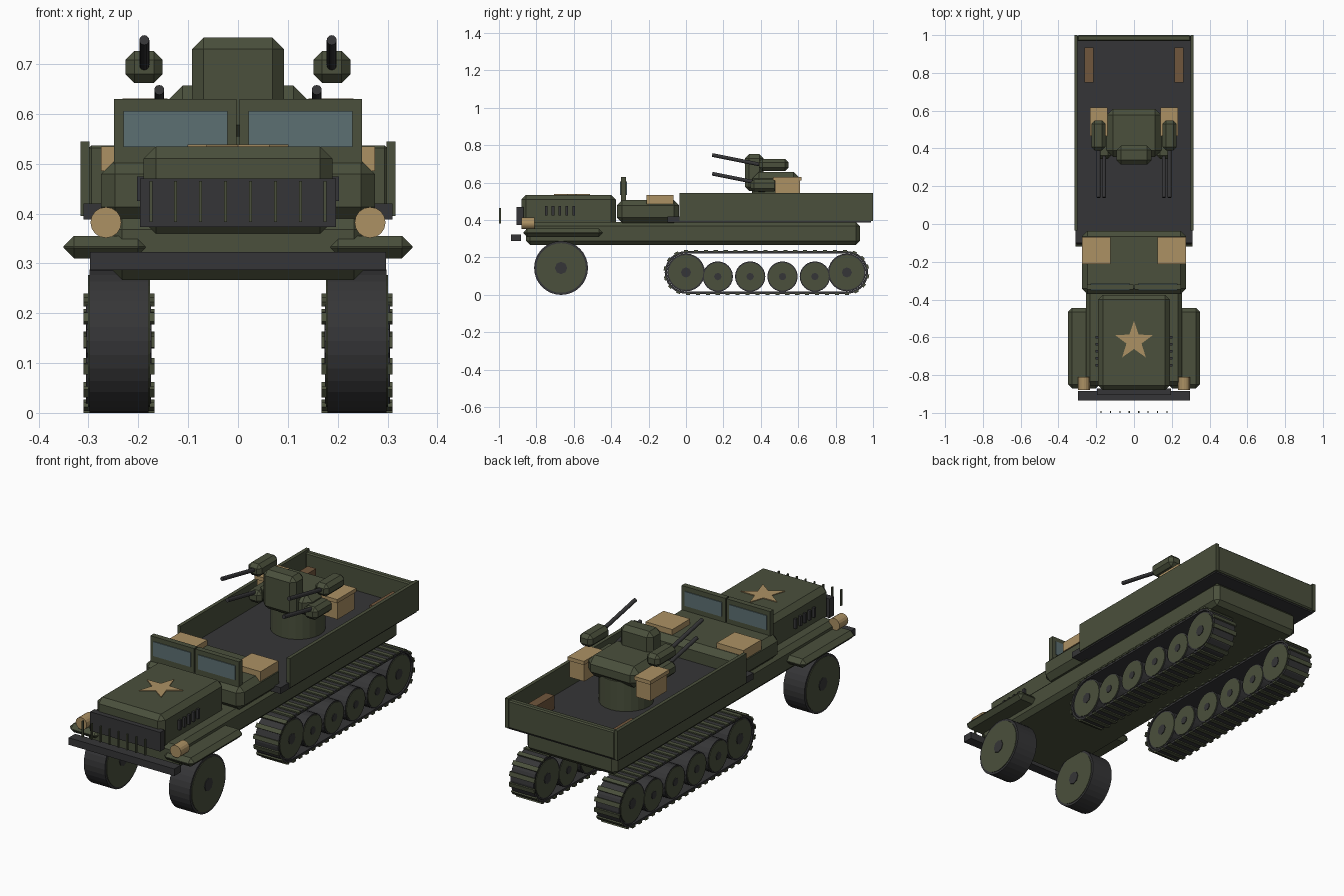
import bpy, bmesh, math
from mathutils import Vector, Matrix

if "Cube" in bpy.data.objects:
    bpy.data.objects.remove(bpy.data.objects["Cube"])


def material(name, rgb):
    m = bpy.data.materials.new(name)
    m.diffuse_color = (*rgb, 1)
    m.use_nodes = True
    m.node_tree.nodes["Principled BSDF"].inputs["Base Color"].default_value = m.diffuse_color
    return m


OLIVE = material("olive_green", (0.069, 0.080, 0.045))
DARK = material("dark_grey", (0.036, 0.036, 0.038))
TAN = material("tan", (0.413, 0.283, 0.127))
GLASS = material("glass_blue_grey", (0.107, 0.162, 0.171))
BROWN = material("brown", (0.162, 0.093, 0.045))


def finish(name, bm, mat):
    bmesh.ops.recalc_face_normals(bm, faces=bm.faces)
    me = bpy.data.meshes.new(name)
    bm.to_mesh(me)
    bm.free()
    me.materials.append(mat)
    ob = bpy.data.objects.new(name, me)
    bpy.context.collection.objects.link(ob)
    return ob


def box(name, x, y, z, mat, bevel=0):
    """Box from (min, max) ranges, with an optional single chamfer."""
    bm = bmesh.new()
    size = [r[1] - r[0] for r in (x, y, z)]
    mid = [(r[1] + r[0]) / 2 for r in (x, y, z)]
    bmesh.ops.create_cube(bm, size=1, matrix=Matrix.Translation(mid) @ Matrix.Diagonal((*size, 1)))
    ob = finish(name, bm, mat)
    if bevel:
        mod = ob.modifiers.new("chamfer", "BEVEL")
        mod.width, mod.segments = bevel, 1
    return ob


def rod(name, a, b, r, mat, sides=12):
    """Cylinder between two points."""
    a, b = Vector(a), Vector(b)
    bm = bmesh.new()
    rot = (b - a).to_track_quat("Z", "Y").to_matrix().to_4x4()
    bmesh.ops.create_cone(bm, cap_ends=True, segments=sides, radius1=r, radius2=r,
                          depth=(b - a).length, matrix=Matrix.Translation((a + b) / 2) @ rot)
    return finish(name, bm, mat)


def side_range(s, a, b):
    return tuple(sorted((s * a, s * b)))


def wheel(name, s, y, z, r, hub, sides=24):
    """Dark tyre with an olive disc and a dark hub, both sides."""
    rod(name + "_tyre", (s * 0.18, y, z), (s * 0.298, y, z), r, DARK, sides)
    rod(name + "_disc", (s * 0.177, y, z), (s * 0.301, y, z), r * 0.92, OLIVE, sides)
    rod(name + "_hub", (s * 0.174, y, z), (s * 0.304, y, z), hub, DARK, 8)


# Hull, hood, cab
box("hull", (-0.255, 0.255), (-0.855, 0.93), (0.267, 0.39), OLIVE, 0.022)
box("hood", (-0.19, 0.19), (-0.88, -0.375), (0.36, 0.535), OLIVE, 0.025)
box("cab_body", (-0.275, 0.275), (-0.37, -0.037), (0.385, 0.507), OLIVE, 0.028)

# Cargo bed
box("bed_floor", (-0.31, 0.31), (-0.10, 0.99), (0.388, 0.42), DARK)
box("bed_tailgate", (-0.30, 0.30), (0.968, 1.0), (0.395, 0.537), OLIVE, 0.006)

# Grille, floating guard bars, bumper
box("grille", (-0.197, 0.197), (-0.905, -0.87), (0.373, 0.47), DARK)
for i in range(8):
    x = -0.175 + 0.05 * i
    box("guard_bar", (x - 0.003, x + 0.003), (-1.0, -0.99), (0.383, 0.465), OLIVE)
box("bumper", (-0.297, 0.297), (-0.935, -0.883), (0.287, 0.323), DARK)

# Star on the hood
bm = bmesh.new()
ring = []
for i in range(10):
    a, r = math.pi / 2 + i * math.pi / 5, (0.107 if i % 2 == 0 else 0.042)
    ring.append(bm.verts.new((r * math.cos(a), -0.62 + r * math.sin(a), 0.535)))
star = bmesh.ops.extrude_face_region(bm, geom=[bm.faces.new(ring)])
bmesh.ops.translate(bm, vec=(0, 0, 0.004), verts=[v for v in star["geom"] if isinstance(v, bmesh.types.BMVert)])
finish("hood_star", bm, TAN)

# Turret
rod("turret_pedestal", (0, 0.48, 0.41), (0, 0.48, 0.57), 0.127, OLIVE, 24)
box("turret_body", (-0.145, 0.145), (0.355, 0.61), (0.55, 0.657), OLIVE, 0.034)
box("turret_shield", (-0.092, 0.092), (0.315, 0.415), (0.555, 0.753), OLIVE, 0.023)

# Track path: stadium around the end wheels
CZ, Y0, Y1 = 0.12, 0.0, 0.86


def stadium(r, n=12):
    pts = [(Y1 + r * math.sin(math.pi * i / n), CZ + r * math.cos(math.pi * i / n)) for i in range(n + 1)]
    return pts + [(Y0 - r * math.sin(math.pi * i / n), CZ - r * math.cos(math.pi * i / n)) for i in range(n + 1)]


def track_point(d, r):
    """Position and outward angle (from +z towards +y) at distance d."""
    span, arc = Y1 - Y0, math.pi * r
    if d < span:
        return Y0 + d, CZ + r, 0.0
    d -= span
    if d < arc:
        a = d / r
        return Y1 + r * math.sin(a), CZ + r * math.cos(a), a
    d -= arc
    if d < span:
        return Y1 - d, CZ - r, math.pi
    a = math.pi + (d - span) / r
    return Y0 + r * math.sin(a), CZ + r * math.cos(a), a


for s, side in ((1, "right"), (-1, "left")):
    # Bed wall, fender, headlight, hood vents
    box(side + "_bed_wall", side_range(s, 0.298, 0.316), (-0.035, 1.0), (0.395, 0.545), OLIVE)
    box(side + "_fender", side_range(s, 0.18, 0.35), (-0.87, -0.445), (0.31, 0.355), OLIVE, 0.021)
    rod(side + "_headlight", (s * 0.265, -0.88, 0.382), (s * 0.265, -0.81, 0.382), 0.031, TAN, 16)
    for i in range(5):
        y = -0.755 + 0.037 * i
        box(side + "_hood_vent", side_range(s, 0.18, 0.203), (y, y + 0.014), (0.425, 0.474), DARK)

    # Windshield frame and glass
    box(side + "_windshield_frame", side_range(s, 0.003, 0.249), (-0.348, -0.32), (0.49, 0.63), OLIVE)
    box(side + "_windshield_glass", side_range(s, 0.021, 0.23), (-0.352, -0.316), (0.533, 0.606), GLASS)

    # Cab packs, bed benches
    box(side + "_cab_pack", side_range(s, 0.125, 0.275), (-0.212, -0.068), (0.485, 0.535), TAN)
    box(side + "_bench", side_range(s, 0.215, 0.262), (0.75, 0.935), (0.42, 0.49), BROWN)

    # Guns and ammunition boxes
    box(side + "_upper_gun", side_range(s, 0.151, 0.226), (0.39, 0.548), (0.662, 0.726), OLIVE, 0.018)
    rod(side + "_upper_barrel", (s * 0.188, 0.14, 0.748), (s * 0.188, 0.42, 0.692), 0.010, DARK)
    box(side + "_lower_gun", side_range(s, 0.12, 0.195), (0.345, 0.49), (0.552, 0.617), OLIVE, 0.018)
    rod(side + "_lower_barrel", (s * 0.158, 0.14, 0.648), (s * 0.158, 0.40, 0.596), 0.010, DARK)
    box(side + "_ammo_box", side_range(s, 0.145, 0.227), (0.475, 0.61), (0.525, 0.615), TAN)
    box(side + "_ammo_lid", side_range(s, 0.141, 0.232), (0.465, 0.618), (0.612, 0.631), TAN)

    # Front wheel
    wheel(side + "_front_wheel", s, -0.668, 0.144, 0.144, 0.033, 32)

    # Track wheels
    for y in (Y0, Y1):
        wheel(side + "_drive_wheel", s, y, CZ, 0.101, 0.027)
    for i in range(4):
        wheel(side + "_road_wheel", s, 0.17 + 0.173 * i, 0.098, 0.081, 0.02)

    # Track belt
    bm = bmesh.new()
    loops = [[bm.verts.new((s * x, y, z)) for y, z in stadium(r)]
             for x, r in ((0.175, 0.102), (0.305, 0.102), (0.305, 0.114), (0.175, 0.114))]
    n = len(loops[0])
    for k in range(4):
        a, b = loops[k], loops[(k + 1) % 4]
        for i in range(n):
            bm.faces.new((a[i], a[(i + 1) % n], b[(i + 1) % n], b[i]))
    finish(side + "_track_belt", bm, DARK)

    # Track pads
    bm = bmesh.new()
    R, count = 0.115, 46
    total = 2 * (Y1 - Y0) + 2 * math.pi * R
    for i in range(count):
        y, z, a = track_point(total * i / count, R)
        m = (Matrix.Translation((s * 0.239, y, z)) @ Matrix.Rotation(-a, 4, "X")
             @ Matrix.Diagonal((0.142, 0.022, 0.010, 1)))
        bmesh.ops.create_cube(bm, size=1, matrix=m)
    finish(side + "_track_pads", bm, OLIVE)
